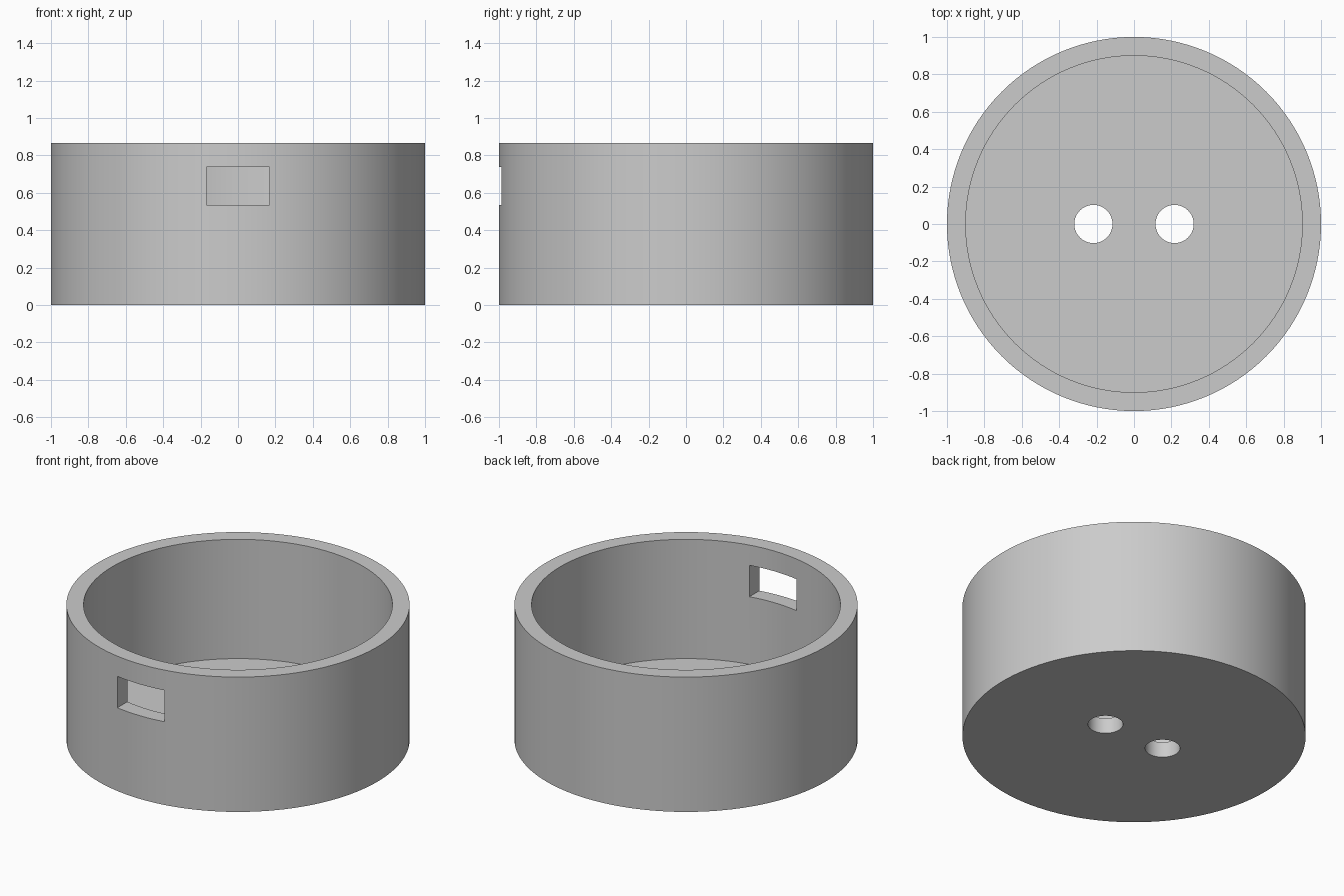
import bpy
import math

if "Cube" in bpy.data.objects:
    bpy.data.objects.remove(bpy.data.objects["Cube"], do_unlink=True)

HEIGHT, FLOOR, INNER = 0.867, 0.10, 0.90

grey = bpy.data.materials.new("light_grey")
grey.use_nodes = True
color = (0.6, 0.6, 0.6, 1.0)
grey.diffuse_color = color
grey.node_tree.nodes["Principled BSDF"].inputs["Base Color"].default_value = color


def cylinder(name, radius, z0, z1, x=0.0, sides=128):
    bpy.ops.mesh.primitive_cylinder_add(
        vertices=sides, radius=radius, depth=z1 - z0, location=(x, 0, (z0 + z1) / 2))
    obj = bpy.context.object
    obj.name = name
    obj.data.materials.append(grey)
    return obj


def box(name, x, y, z):
    bpy.ops.mesh.primitive_cube_add(size=1, location=[sum(r) / 2 for r in (x, y, z)])
    obj = bpy.context.object
    obj.name = name
    obj.scale = [r[1] - r[0] for r in (x, y, z)]
    obj.data.materials.append(grey)
    return obj


# Round cup body
body = cylinder("cup_body", 1.0, 0, HEIGHT)

# Cavity, front wall window and the two floor holes
cutters = [
    cylinder("cavity_cutter", INNER, FLOOR, HEIGHT + 0.2),
    box("window_cutter", (-0.168, 0.168), (-1.2, -0.6), (0.535, 0.737)),
]
for side, x in (("left", 0.217), ("right", -0.217)):
    cutters.append(cylinder(side + "_hole_cutter", 0.102, -0.2, FLOOR + 0.2, x, 64))

for cutter in cutters:
    cutter.hide_render = True
    mod = body.modifiers.new(cutter.name, "BOOLEAN")
    mod.operation = "DIFFERENCE"
    mod.solver = "EXACT"
    mod.object = cutter

# Apply the cuts and drop the helpers
bpy.ops.object.select_all(action="DESELECT")
body.select_set(True)
bpy.context.view_layer.objects.active = body
for cutter in cutters:
    bpy.ops.object.modifier_apply(modifier=cutter.name)
    bpy.data.objects.remove(cutter, do_unlink=True)

# Smooth curved walls with crisp rims
bpy.ops.object.shade_smooth_by_angle(angle=math.radians(30))
